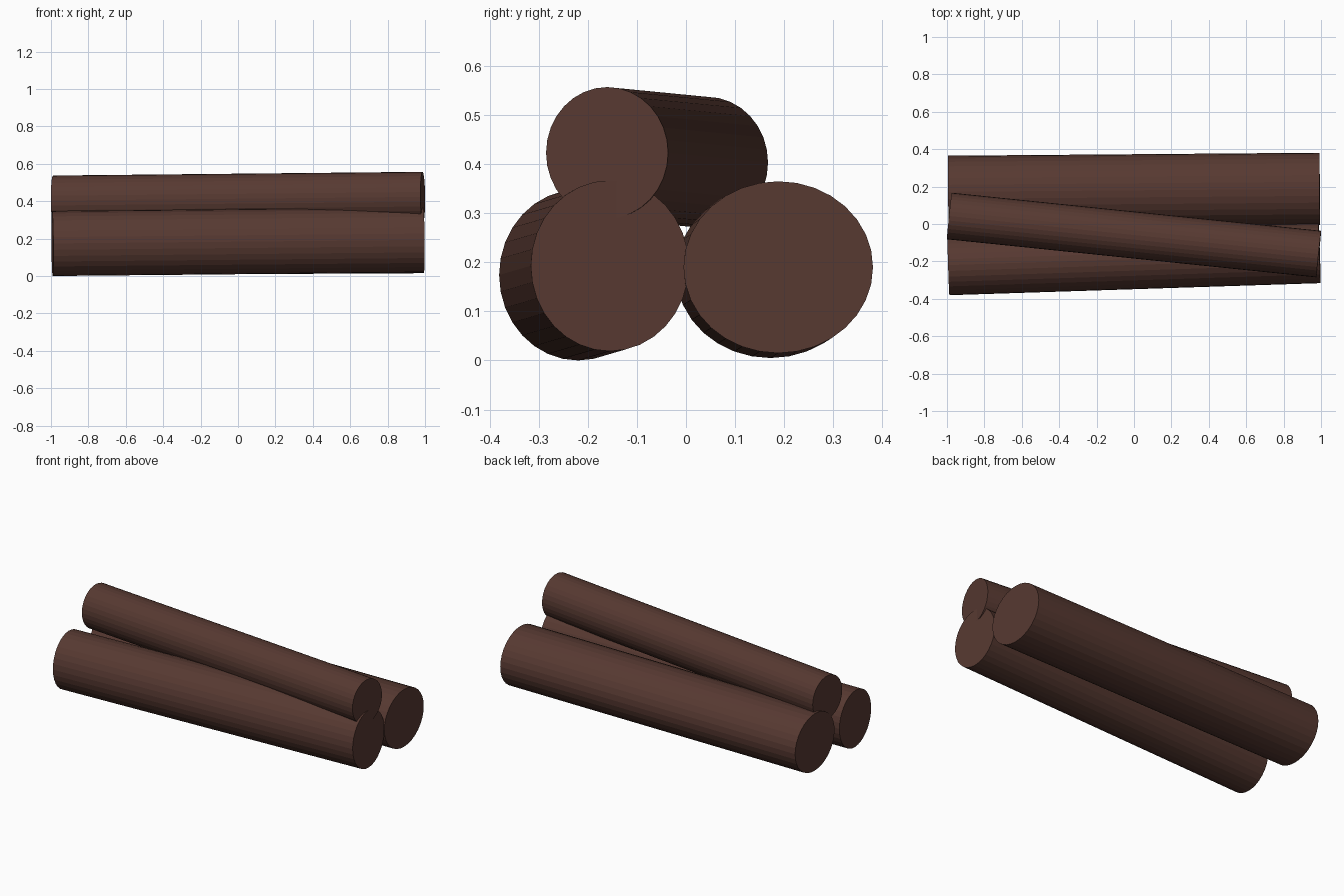
import bpy
from math import atan2, pi
from mathutils import Matrix, Vector

if "Cube" in bpy.data.objects:
    bpy.data.objects.remove(bpy.data.objects["Cube"])

bark = bpy.data.materials.new("dark_wood")
bark.diffuse_color = (0.095, 0.041, 0.031, 1)
bark.use_nodes = True
bark.node_tree.nodes["Principled BSDF"].inputs["Base Color"].default_value = bark.diffuse_color


def log(name, left, right, ry, rz, length=1.986):
    """Oval log whose axis runs through (y, z) at x = -1 and x = +1."""
    a, b = Vector((-1, *left)), Vector((1, *right))
    d = b - a
    bpy.ops.mesh.primitive_cylinder_add(vertices=32, radius=1, depth=1)
    ob = bpy.context.object
    ob.name = name
    # lay the cylinder along x, with the oval section in y and z
    ob.data.transform(Matrix.Diagonal((length, ry, rz, 1)) @ Matrix.Rotation(pi / 2, 4, 'Y'))
    ob.location = (a + b) / 2
    ob.rotation_euler = (0, -atan2(d.z, d.x), atan2(d.y, d.x))
    ob.data.materials.append(bark)


# two logs on the ground, a thinner one resting diagonally on top
log("back_log", (0.172, 0.180), (0.188, 0.190), 0.193, 0.175)
log("front_log", (-0.220, 0.174), (-0.155, 0.193), 0.161, 0.174)
log("top_log", (0.044, 0.403), (-0.162, 0.423), 0.125, 0.134)
